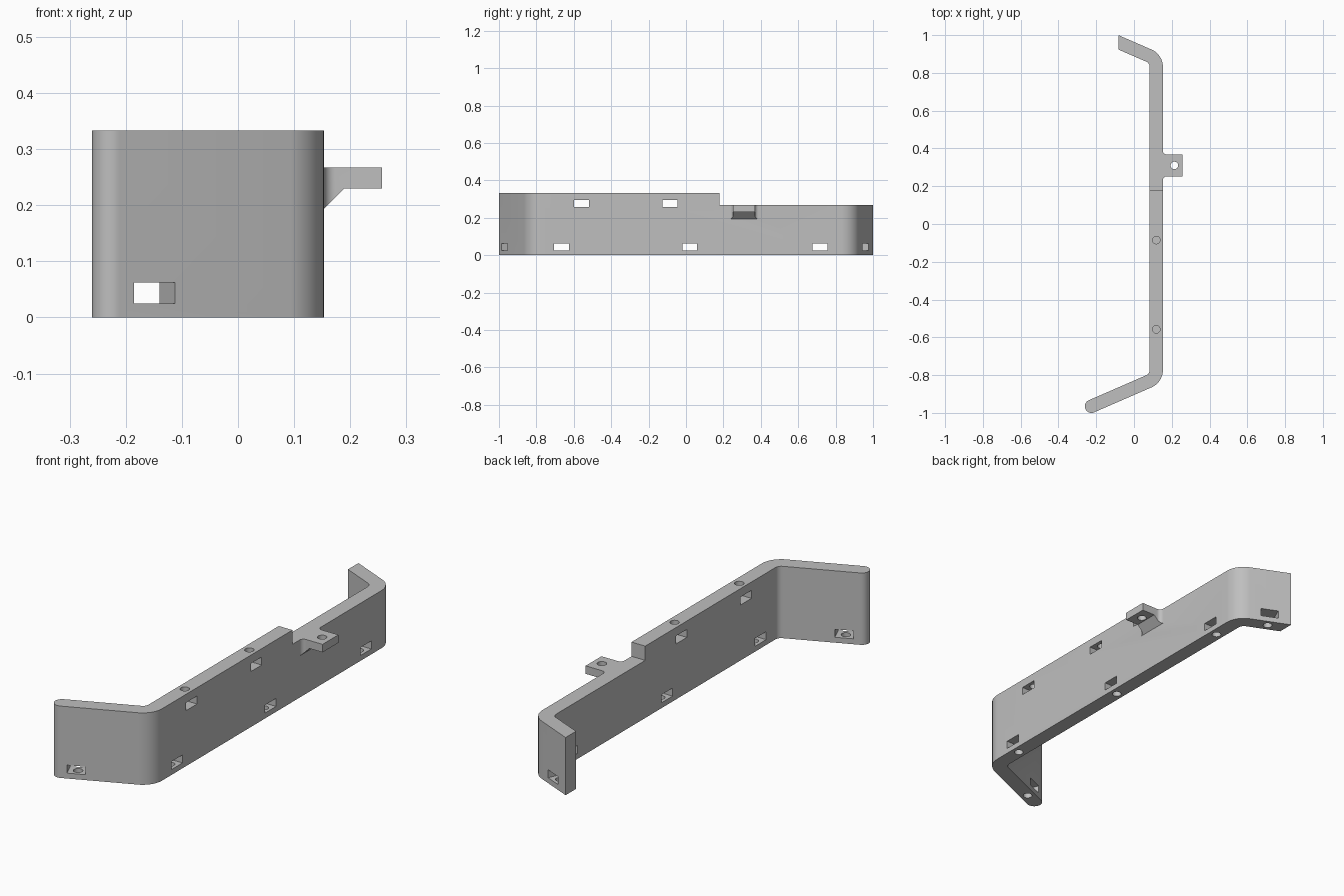
import bpy, bmesh, math
from mathutils import Vector, Matrix

cube = bpy.data.objects.get("Cube")
if cube:
    bpy.data.objects.remove(cube, do_unlink=True)

# Main dimensions
SLOPE = 0.435
ANGLE = math.atan(SLOPE)
THICK = 0.07
HALF = THICK / 2
SKEW = THICK / math.cos(ANGLE)
OUTER, INNER = 0.153, 0.083
MID = (OUTER + INNER) / 2
HIGH, LOW = 0.333, 0.267

grey = bpy.data.materials.new("plain grey")
grey.use_nodes = True
grey.diffuse_color = (0.52, 0.52, 0.52, 1)
grey.node_tree.nodes["Principled BSDF"].inputs["Base Color"].default_value = grey.diffuse_color


def finish(name, bm):
    bmesh.ops.recalc_face_normals(bm, faces=bm.faces)
    mesh = bpy.data.meshes.new(name)
    bm.to_mesh(mesh)
    bm.free()
    mesh.materials.append(grey)
    obj = bpy.data.objects.new(name, mesh)
    bpy.context.collection.objects.link(obj)
    return obj


def prism(name, points, direction):
    """Extrude a closed planar outline along a direction."""
    bm = bmesh.new()
    face = bm.faces.new([bm.verts.new(p) for p in points])
    geom = bmesh.ops.extrude_face_region(bm, geom=[face])["geom"]
    bmesh.ops.translate(bm, vec=direction, verts=[v for v in geom if isinstance(v, bmesh.types.BMVert)])
    if not any(len(f.verts) == len(points) and f is not face for f in bm.faces):
        bm.faces.new(face.verts)
    return finish(name, bm)


def box(name, centre, size, turn=0):
    bm = bmesh.new()
    matrix = Matrix.Translation(centre) @ Matrix.Rotation(turn, 4, "Z") @ Matrix.Diagonal((*size, 1))
    bmesh.ops.create_cube(bm, size=1, matrix=matrix)
    return finish(name, bm)


def rod(name, x, y, z0, z1, radius=0.02):
    bm = bmesh.new()
    bmesh.ops.create_cone(bm, cap_ends=True, segments=32, radius1=radius, radius2=radius, depth=z1 - z0,
                          matrix=Matrix.Translation((x, y, (z0 + z1) / 2)))
    return finish(name, bm)


def combine(target, tool, operation="DIFFERENCE"):
    mod = target.modifiers.new(operation.lower(), "BOOLEAN")
    mod.operation, mod.object, mod.solver = operation, tool, "EXACT"
    bpy.context.view_layer.objects.active = target
    bpy.ops.object.modifier_apply(modifier=mod.name)
    bpy.data.objects.remove(tool, do_unlink=True)


def rounded(corners, steps=12):
    """Turn (x, y, radius) corners into an outline with tangent arcs."""
    out = []
    for i, (x, y, r) in enumerate(corners):
        p = Vector((x, y))
        if not r:
            out.append((x, y, 0))
            continue
        a = (Vector(corners[i - 1][:2]) - p).normalized()
        b = (Vector(corners[(i + 1) % len(corners)][:2]) - p).normalized()
        half = a.angle(b) / 2
        centre = p + (a + b).normalized() * r / math.sin(half)
        start = p + a * r / math.tan(half) - centre
        end = p + b * r / math.tan(half) - centre
        sweep = start.angle_signed(end)
        for k in range(steps + 1):
            q = centre + Matrix.Rotation(-sweep * k / steps, 2) @ start
            out.append((q.x, q.y, 0))
    return out


# Bent wall: rounded front tip, square-cut back tip
tip = Vector((-0.225, -0.965))
along = Vector((math.cos(ANGLE), math.sin(ANGLE)))
side = Vector((along.y, -along.x))
tip_out = tip - along * HALF + side * HALF
tip_in = tip - along * HALF - side * HALF


def front_y(x):
    return tip.y + SLOPE * (x - tip.x)


def back_y(x):
    return 1 - SLOPE * (x + 0.083)


wall = prism("bent_wall", rounded([
    (*tip_out, HALF * 0.995),
    (OUTER, front_y(OUTER) - SKEW / 2, 0.1),
    (OUTER, back_y(OUTER), 0.1),
    (-0.083, 1, 0),
    (-0.083, 1 - SKEW, 0),
    (INNER, back_y(INNER) - SKEW, 0.03),
    (INNER, front_y(INNER) + SKEW / 2, 0.03),
    (*tip_in, HALF * 0.995),
]), (0, 0, HIGH))

# Lowered rear part of the wall
combine(wall, box("step_cutter", (0, 0.98, LOW + 0.5), (1, 1.6, 1)))

# Side tab with flared root and sloped underside
tab_y, tab_half, flare = 0.31, 0.058, 0.02
outline = [(0.13, tab_y - tab_half - flare, 0), (OUTER, tab_y - tab_half - flare, 0)]
for k in range(1, 9):
    t = k / 8 * math.pi / 2
    outline.append((OUTER + flare * (1 - math.cos(t)), tab_y - tab_half - flare * (1 - math.sin(t)), 0))
outline.append((0.257, tab_y - tab_half, 0))
outline += [(x, 2 * tab_y - y, 0) for x, y, z in reversed(outline)]
tab = prism("side_tab", outline, (0, 0, LOW))
under = [(0.1, 0.14), (OUTER, 0.193), (0.19, 0.23), (0.3, 0.23), (0.3, 0.4), (0.1, 0.4)]
combine(tab, prism("tab_side_profile", [(x, 0, z) for x, z in under], (0, 0.7, 0)), "INTERSECT")
combine(wall, tab, "UNION")
combine(wall, rod("tab_hole", 0.214, tab_y, 0.1, 0.4))

# Nut slots through the wall, each with a screw hole from the nearest edge
LOW_Z, HIGH_Z = 0.0435, 0.2755
slots = [(MID, y, LOW_Z, 0) for y in (-0.665, 0.02, 0.717)]
slots += [(MID, y, HIGH_Z, 0) for y in (-0.558, -0.085)]
slots += [(-0.163, front_y(-0.163), LOW_Z, ANGLE - math.pi / 2),
          (-0.005, back_y(-0.005) - SKEW / 2, LOW_Z, math.pi / 2 - ANGLE)]
for x, y, z, turn in slots:
    combine(wall, box("slot_cutter", (x, y, z), (0.2 if not turn else 0.12, 0.08, 0.037), turn))
    ends = (z, 0.4) if z == HIGH_Z else (-0.1, z)
    combine(wall, rod("hole_cutter", x, y, *ends))

# Smooth bends with crisp edges
bpy.ops.object.select_all(action="DESELECT")
wall.select_set(True)
bpy.context.view_layer.objects.active = wall
bpy.ops.object.shade_smooth_by_angle(angle=math.radians(30))
